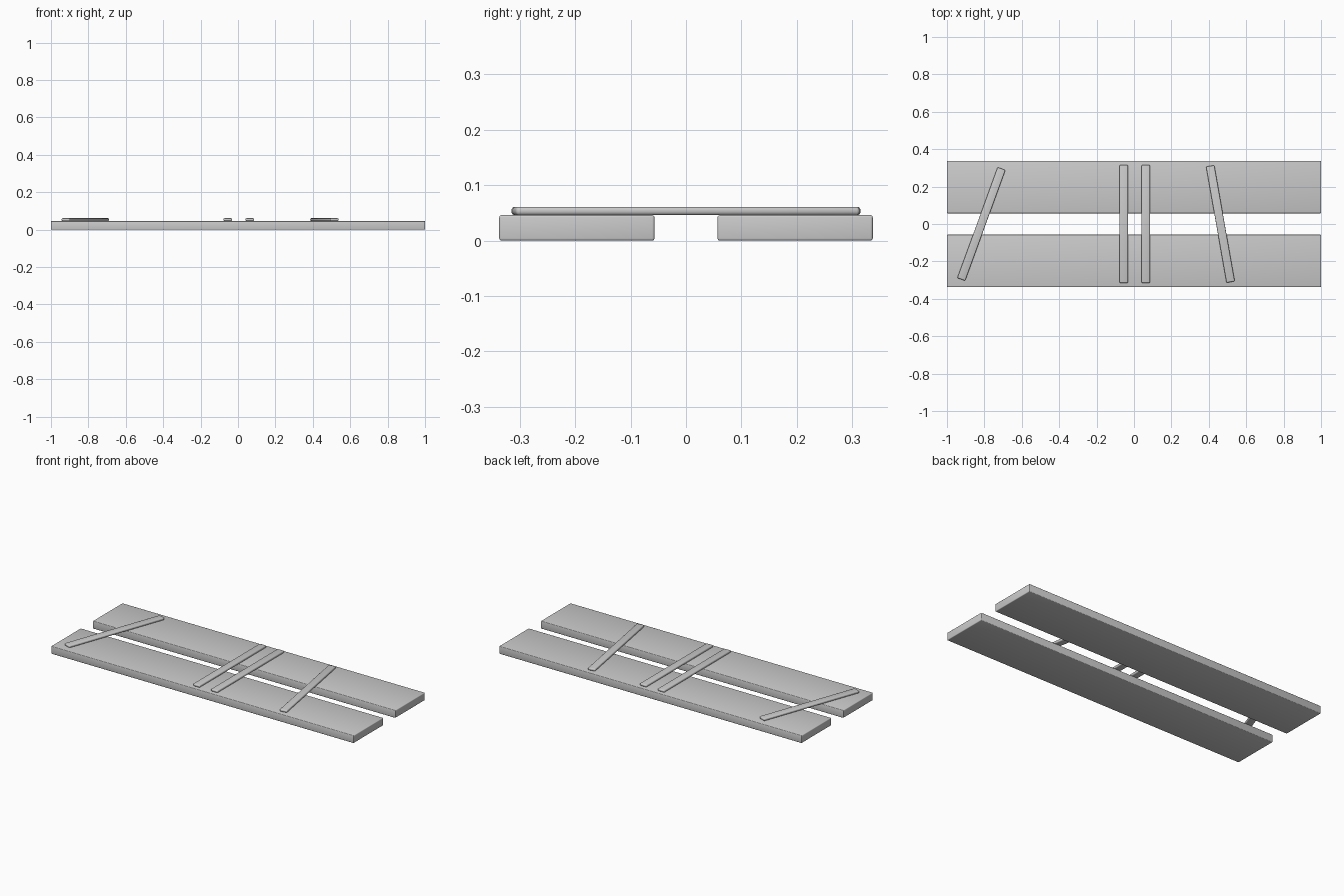
import bpy
from math import radians

if "Cube" in bpy.data.objects:
    bpy.data.objects.remove(bpy.data.objects["Cube"])


def board(name, size, loc, angle, bevel, segments):
    """Box with rounded edges, turned about z."""
    bpy.ops.mesh.primitive_cube_add(size=1, location=loc, rotation=(0, 0, radians(angle)))
    ob = bpy.context.object
    ob.name = name
    ob.scale = size
    bpy.ops.object.transform_apply(location=False, rotation=False, scale=True)
    mod = ob.modifiers.new("rounded_edges", 'BEVEL')
    mod.width = bevel
    mod.segments = segments
    bpy.ops.object.modifier_apply(modifier=mod.name)
    bpy.ops.object.shade_smooth_by_angle(angle=radians(40))
    return ob


# two long planks side by side with a gap
for name, y in (("front_plank", -0.197), ("back_plank", 0.197)):
    board(name, (2.0, 0.28, 0.046), (0, y, 0.023), 0, 0.004, 3)

# thin cross battens lying on the planks: x position, turn in degrees
battens = [("left_batten", -0.816, -20), ("middle_left_batten", -0.055, 0),
           ("middle_right_batten", 0.063, 0), ("right_batten", 0.462, 10)]
for name, x, angle in battens:
    board(name, (0.045, 0.63, 0.015), (x, 0, 0.0535), angle, 0.006, 3)
